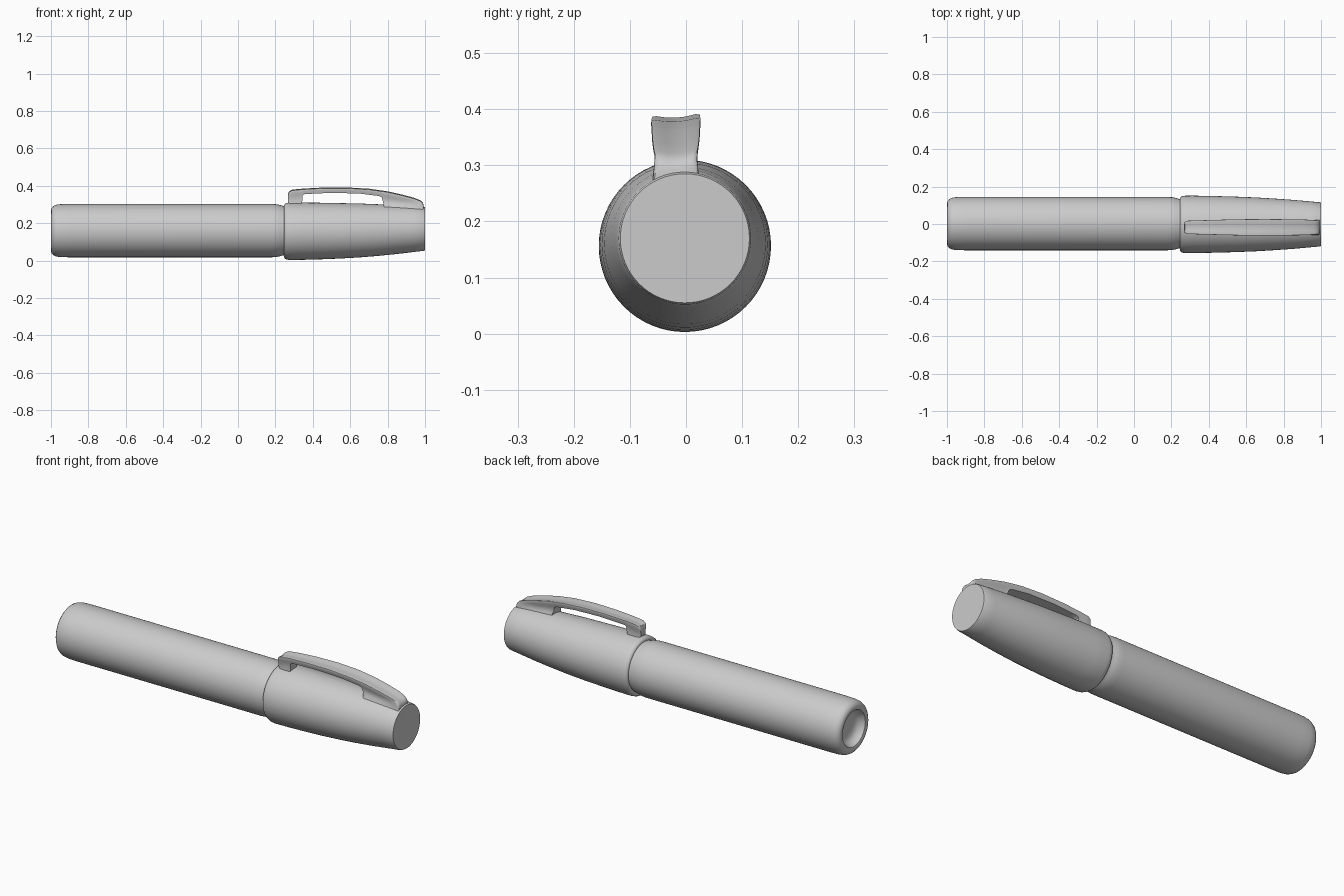
import bpy, bmesh, math

cube = bpy.data.objects.get("Cube")
if cube:
    bpy.data.objects.remove(cube, do_unlink=True)

grey = bpy.data.materials.new("light grey")
grey.use_nodes = True
COLOUR = (0.6, 0.6, 0.6, 1)
grey.diffuse_color = COLOUR
grey.node_tree.nodes["Principled BSDF"].inputs["Base Color"].default_value = COLOUR


def loft(name, rings, angle=35):
    """Skin a list of equal-length point rings and cap both ends."""
    bm = bmesh.new()
    loops = [[bm.verts.new(p) for p in ring] for ring in rings]
    n = len(loops[0])
    for a, b in zip(loops, loops[1:]):
        for i in range(n):
            j = (i + 1) % n
            bm.faces.new((a[i], a[j], b[j], b[i]))
    bm.faces.new(loops[0][::-1])
    bm.faces.new(loops[-1])
    bmesh.ops.recalc_face_normals(bm, faces=bm.faces)
    me = bpy.data.meshes.new(name)
    bm.to_mesh(me)
    bm.free()
    me.materials.append(grey)
    ob = bpy.data.objects.new(name, me)
    bpy.context.collection.objects.link(ob)
    bpy.ops.object.select_all(action='DESELECT')
    ob.select_set(True)
    bpy.context.view_layer.objects.active = ob
    bpy.ops.object.shade_smooth_by_angle(angle=math.radians(angle))
    return ob


def circle(x, r, cz, cy=0.0, n=64):
    return [(x, cy + r * math.cos(t), cz + r * math.sin(t))
            for t in (2 * math.pi * i / n for i in range(n))]


def lerp_table(table, x):
    """Read a row of values at x from a sorted table."""
    for a, b in zip(table, table[1:]):
        if x <= b[0]:
            t = max(0, (x - a[0]) / (b[0] - a[0]))
            return [p + (q - p) * t for p, q in zip(a[1:], b[1:])]
    return table[-1][1:]


# Barrel: dished end, rounded rim, straight tube, neck tucked into the cap
barrel = [(-0.955, 0.03), (-0.958, 0.06), (-0.968, 0.08), (-0.985, 0.09),
          (-0.996, 0.096), (-1.0, 0.106), (-0.997, 0.120), (-0.988, 0.131),
          (-0.974, 0.138), (-0.95, 0.1415), (-0.9, 0.1425), (0.18, 0.1425),
          (0.205, 0.141), (0.225, 0.137), (0.24, 0.132), (0.30, 0.130)]
loft("barrel", [circle(x, r, 0.160, 0.002) for x, r in barrel])

# Cap: rolled lip, slow taper towards a flat end, axis rising slightly
cap = [(0.247, 0.130, 0.157), (0.247, 0.141, 0.157), (0.251, 0.147, 0.157),
       (0.260, 0.1515, 0.157), (0.275, 0.1535, 0.1565), (0.35, 0.153, 0.157),
       (0.45, 0.151, 0.158), (0.55, 0.148, 0.159), (0.65, 0.144, 0.161),
       (0.75, 0.138, 0.163), (0.85, 0.131, 0.166), (0.94, 0.123, 0.169),
       (0.994, 0.118, 0.170), (1.0, 0.115, 0.170)]
loft("cap", [circle(x, r, cz, -0.002) for x, r, cz in cap])

# Clip outline: x, top height, half width, centre y
CLIP = [(0.266, 0.350, 0.022, -0.018), (0.272, 0.370, 0.031, -0.018),
        (0.290, 0.380, 0.036, -0.018), (0.35, 0.386, 0.038, -0.018),
        (0.45, 0.391, 0.041, -0.018), (0.58, 0.392, 0.044, -0.018),
        (0.70, 0.385, 0.045, -0.018), (0.80, 0.371, 0.044, -0.018),
        (0.88, 0.353, 0.043, -0.018), (0.94, 0.337, 0.041, -0.018),
        (0.975, 0.323, 0.038, -0.018), (0.988, 0.311, 0.034, -0.018),
        (0.992, 0.300, 0.028, -0.018)]
# Underside: hook at the front, open slot, long foot at the back
UNDER = [(0.266, 0.315), (0.275, 0.303), (0.30, 0.300), (0.335, 0.301),
         (0.343, 0.315), (0.346, 0.350), (0.356, 0.357), (0.50, 0.364),
         (0.65, 0.360), (0.755, 0.347), (0.768, 0.340), (0.774, 0.320),
         (0.782, 0.285), (0.90, 0.270), (0.992, 0.262)]


def clip_section(x):
    top, w, cy = lerp_table(CLIP, x)
    low = min(lerp_table(UNDER, x)[0], top - 0.02)
    dish = 0.007 * min(1, w / 0.04)
    # hollow top between two raised edges
    pts = [(u * w, top - dish * (1 - u * u) - (0.003 if abs(u) > 0.95 else 0))
           for u in (-0.97, -0.8, -0.4, 0, 0.4, 0.8, 0.97)]
    # sides pull in to a waist, then flare where they meet the cap
    side = []
    for k in range(7):
        z = top - 0.008 - (top - 0.008 - low) * k / 6
        d = min(1, (top - z) / 0.055)
        flare = max(0, 0.315 - z) * 0.35 if x > 0.76 else 0
        side.append((w * (1 - 0.28 * d * d * (3 - 2 * d)) + flare, z))
    pts += side + [(-a, z) for a, z in reversed(side)]
    # lean the strip a little to one side
    return [(x, cy + a, z + 0.05 * a) for a, z in pts]


stations = sorted({row[0] for row in CLIP + UNDER}
                  | {0.4, 0.52, 0.6, 0.75, 0.84, 0.91, 0.96})
loft("clip", [clip_section(x) for x in stations], 45)
